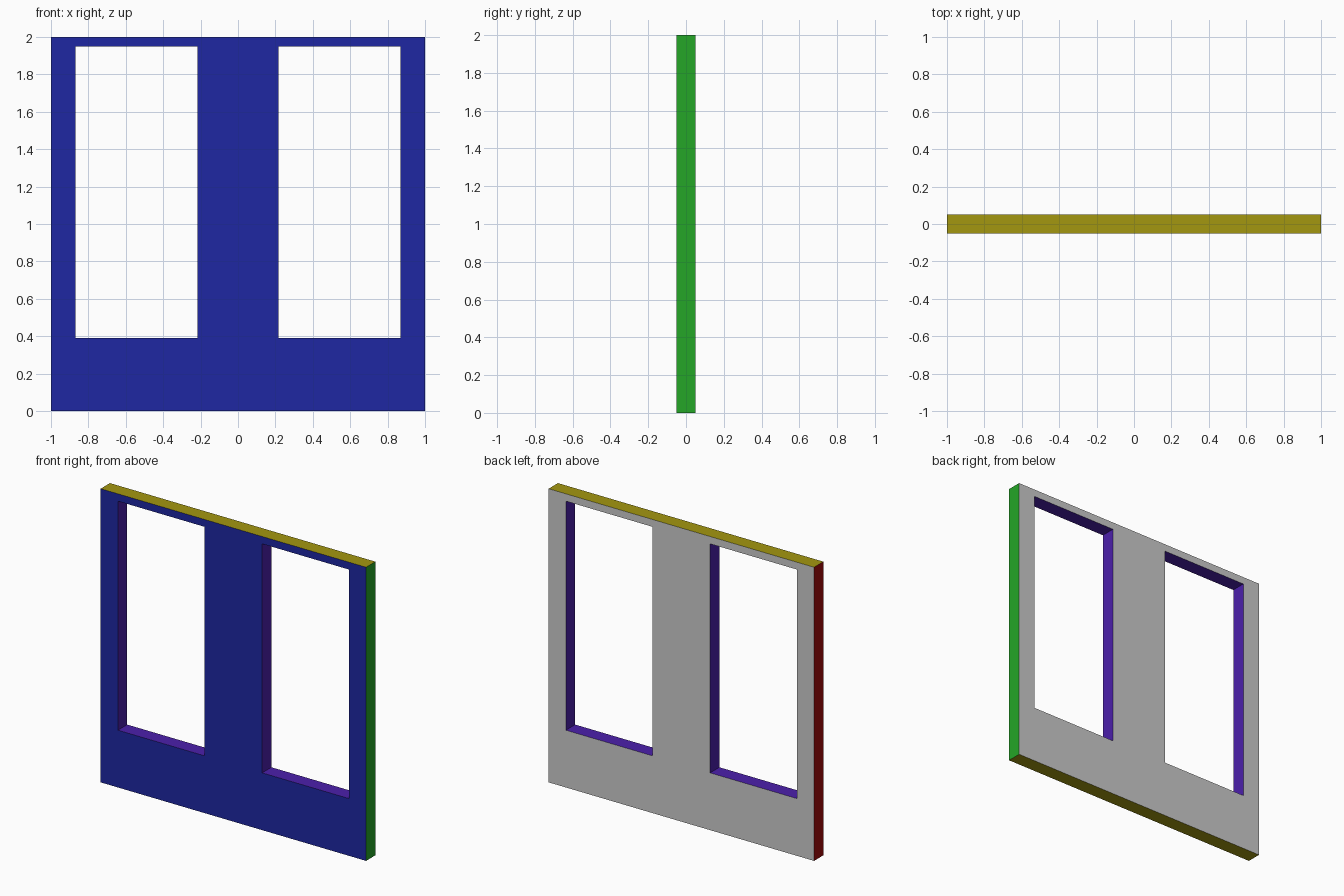
import bpy

if "Cube" in bpy.data.objects:
    bpy.data.objects.remove(bpy.data.objects["Cube"])

def box(name, x0, x1, y0, y1, z0, z1):
    bpy.ops.mesh.primitive_cube_add(size=1, location=((x0 + x1) / 2, (y0 + y1) / 2, (z0 + z1) / 2))
    ob = bpy.context.object
    ob.name = name
    ob.scale = (x1 - x0, y1 - y0, z1 - z0)
    bpy.ops.object.transform_apply(location=True, rotation=True, scale=True)
    return ob

# Wall slab
wall = box("wall_panel", -1, 1, -0.05, 0.05, 0, 2)

# Two mirrored tall window openings
for x0, x1 in ((-0.87, -0.217), (0.217, 0.87)):
    cutter = box("window_cutter", x0, x1, -0.2, 0.2, 0.39, 1.95)
    cutter.hide_render = True
    mod = wall.modifiers.new("window", 'BOOLEAN')
    mod.operation = 'DIFFERENCE'
    mod.solver = 'EXACT'
    mod.object = cutter
    bpy.context.view_layer.objects.active = wall
    bpy.ops.object.modifier_apply(modifier=mod.name)
    bpy.data.objects.remove(cutter, do_unlink=True)

# One colour per side, plus purple window reveals
colours = {
    "front_blue": (0.013, 0.020, 0.36),
    "back_grey": (0.51, 0.51, 0.51),
    "right_green": (0.018, 0.38, 0.020),
    "left_red": (0.36, 0.003, 0.003),
    "edge_yellow": (0.37, 0.31, 0.005),
    "reveal_purple": (0.071, 0.014, 0.41),
}
wall.data.materials.clear()
for name, rgb in colours.items():
    mat = bpy.data.materials.new(name)
    mat.diffuse_color = (*rgb, 1)
    mat.use_nodes = True
    mat.node_tree.nodes["Principled BSDF"].inputs["Base Color"].default_value = mat.diffuse_color
    wall.data.materials.append(mat)
slots = list(colours)

def side(face):
    n, c = face.normal, face.center
    if abs(n.y) > 0.5:
        return "front_blue" if n.y < 0 else "back_grey"
    if abs(c.x) > 0.99:
        return "right_green" if c.x > 0 else "left_red"
    if c.z < 0.01 or c.z > 1.99:
        return "edge_yellow"
    return "reveal_purple"

for face in wall.data.polygons:
    face.material_index = slots.index(side(face))
    face.use_smooth = False
